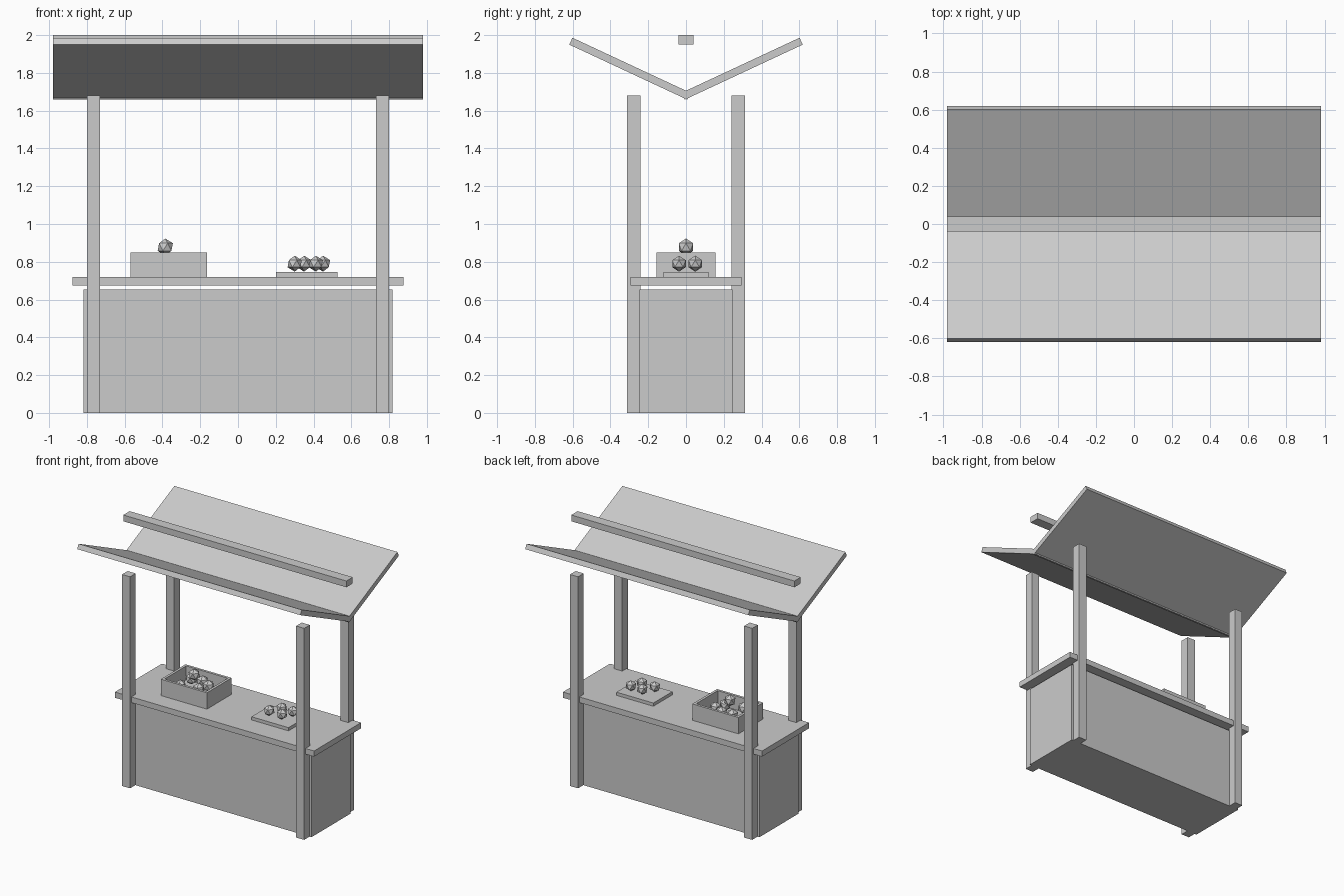
import bpy
from math import radians

cube = bpy.data.objects.get("Cube")
if cube:
    bpy.data.objects.remove(cube, do_unlink=True)

# Single plain material
grey = bpy.data.materials.new("plain_grey")
grey.use_nodes = True
colour = (0.6, 0.6, 0.6, 1)
grey.diffuse_color = colour
grey.node_tree.nodes["Principled BSDF"].inputs["Base Color"].default_value = colour


def box(name, centre, size, tilt=0):
    bpy.ops.mesh.primitive_cube_add(size=1, location=centre)
    ob = bpy.context.object
    ob.name = name
    ob.scale = size
    ob.rotation_euler.x = radians(tilt)
    ob.data.materials.append(grey)
    return ob


def fruit(name, centre, radius):
    bpy.ops.mesh.primitive_ico_sphere_add(subdivisions=1, radius=radius, location=centre)
    ob = bpy.context.object
    ob.name = name
    ob.data.materials.append(grey)


# Counter
box("counter_body", (0, 0, 0.327), (1.634, 0.49, 0.654))
box("counter_top", (0, 0, 0.697), (1.75, 0.59, 0.045))

# Corner posts
for x, side in ((-1, "right"), (1, "left")):
    for y, end in ((-1, "front"), (1, "back")):
        box(f"{end}_{side}_post", (0.765 * x, 0.277 * y, 0.84), (0.07, 0.07, 1.68))

# V-shaped roof with a beam above it
for y, end in ((-1, "front"), (1, "back")):
    box(f"{end}_roof_panel", (0, 0.297 * y, 1.822), (1.96, 0.69, 0.04), 25 * y)
box("upper_beam", (0, 0, 1.975), (1.96, 0.08, 0.05))

# Open crate
cx, wall, width, depth = -0.367, 0.02, 0.405, 0.31
box("crate_floor", (cx, 0, 0.73), (width, depth, 0.02))
for s, side, end in ((-1, "right", "front"), (1, "left", "back")):
    box(f"crate_{end}_wall", (cx, s * (depth - wall) / 2, 0.785), (width, wall, 0.13))
    box(f"crate_{side}_wall", (cx + s * (width - wall) / 2, 0, 0.785),
        (wall, depth - 2 * wall, 0.13))

# Fruit in the crate
crate_spots = [(-0.45, -0.08), (-0.31, -0.05), (-0.28, 0.03), (-0.45, 0.06), (-0.36, 0.07)]
for x, y in crate_spots:
    fruit("crate_fruit", (x, y, 0.805), 0.045)
fruit("crate_top_fruit", (-0.385, 0, 0.878), 0.045)

# Tray and its fruit
box("tray", (0.365, 0, 0.732), (0.325, 0.24, 0.026))
for x, y in [(0.3, -0.037), (0.35, 0.049), (0.412, -0.037), (0.45, 0.049)]:
    fruit("tray_fruit", (x, y, 0.79), 0.042)
